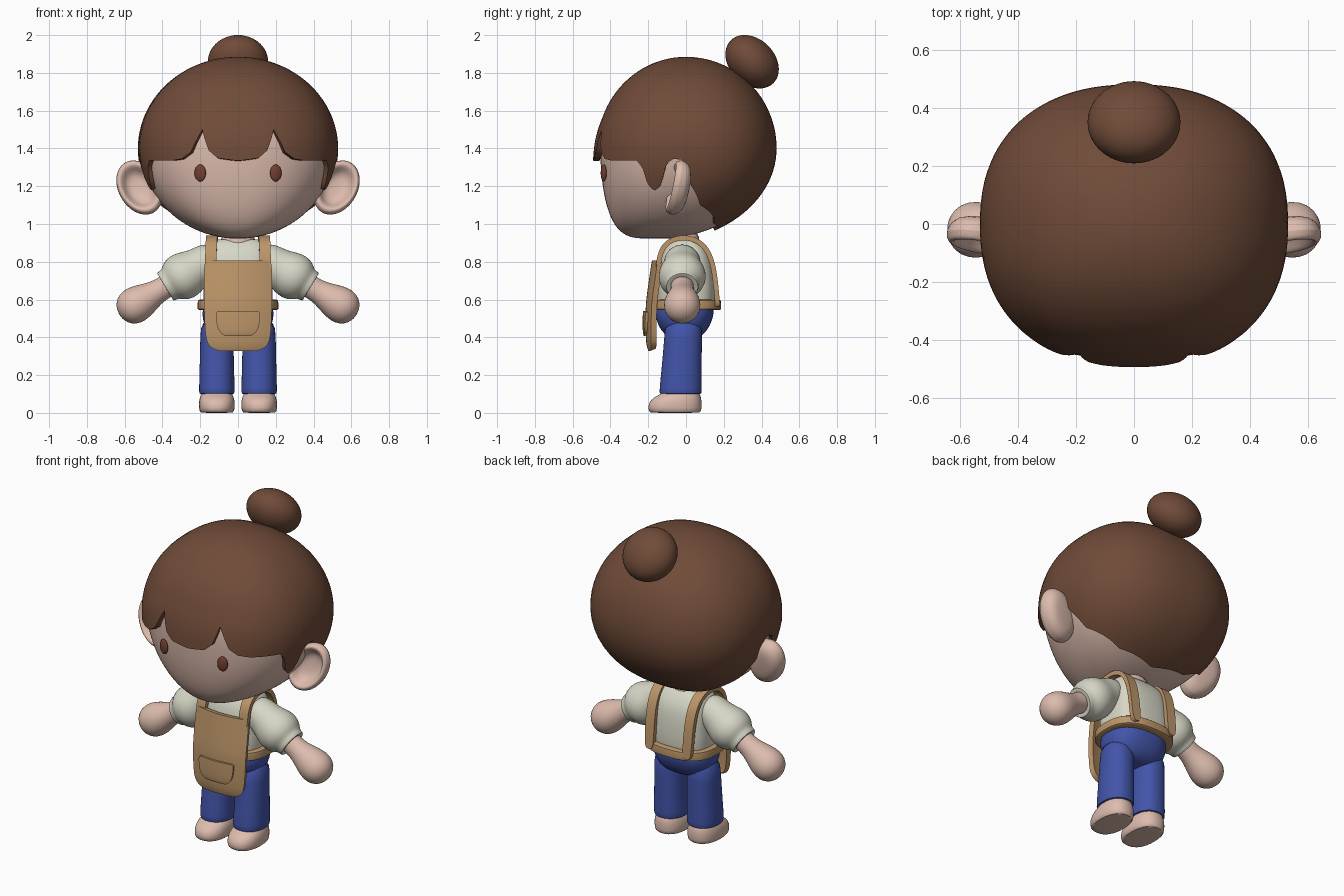
import bpy, bmesh, math
from math import sin, cos, radians, pi
from mathutils import Matrix, Vector

cube = bpy.data.objects.get("Cube")
if cube:
    bpy.data.objects.remove(cube, do_unlink=True)


def material(name, rgb):
    m = bpy.data.materials.new(name)
    m.use_nodes = True
    m.diffuse_color = (*rgb, 1)
    m.node_tree.nodes["Principled BSDF"].inputs["Base Color"].default_value = (*rgb, 1)
    return m


HAIR = material("hair brown", (0.16, 0.07, 0.04))
SKIN = material("skin", (0.72, 0.50, 0.42))
EYE = material("eye brown", (0.17, 0.05, 0.03))
SHIRT = material("cream cloth", (0.68, 0.68, 0.57))
APRON = material("tan cloth", (0.50, 0.30, 0.14))
PANTS = material("blue cloth", (0.055, 0.09, 0.40))


def build(name, rows, mat, closed=True, caps=True, subsurf=0, solid=0, offset=0, matrix=None):
    """Skin a list of equal-length point rows into one smooth object."""
    bm = bmesh.new()
    rings = [[bm.verts.new(p) for p in row] for row in rows]
    n = len(rings[0])
    for a, b in zip(rings, rings[1:]):
        for i in range(n if closed else n - 1):
            j = (i + 1) % n
            bm.faces.new((a[i], a[j], b[j], b[i]))
    if caps:
        bm.faces.new(rings[0])
        bm.faces.new(rings[-1])
    bmesh.ops.recalc_face_normals(bm, faces=bm.faces)
    mesh = bpy.data.meshes.new(name)
    bm.to_mesh(mesh)
    bm.free()
    obj = bpy.data.objects.new(name, mesh)
    bpy.context.collection.objects.link(obj)
    mesh.materials.append(mat)
    if matrix:
        obj.matrix_world = matrix
    if subsurf:
        sub = obj.modifiers.new("Smooth", "SUBSURF")
        sub.levels = sub.render_levels = subsurf
    if solid:
        shell = obj.modifiers.new("Thickness", "SOLIDIFY")
        shell.thickness = solid
        shell.offset = offset
    return obj


def power(v, e):
    return math.copysign(abs(v) ** e, v)


def loft(name, rows, mat, cx=0, n=2.0, **kw):
    """Rows are (height, half width, front y, back y)."""
    def ring(z, rx, y0, y1):
        angles = [2 * pi * i / 32 for i in range(32)]
        return [(cx + rx * power(cos(a), 2 / n),
                 (y0 + y1) / 2 + (y1 - y0) / 2 * power(sin(a), 2 / n), z) for a in angles]
    return build(name, [ring(*r) for r in rows], mat, subsurf=1, **kw)


def lathe(name, rows, mat, matrix):
    return loft(name, [(t, r, -r, r) for t, r in rows], mat, matrix=matrix)


def ball(name, loc, scale, rot, mat):
    bpy.ops.mesh.primitive_uv_sphere_add(segments=40, ring_count=24, location=loc, rotation=rot)
    obj = bpy.context.object
    obj.name = name
    obj.scale = scale
    obj.data.materials.append(mat)


def skull(a, s, k):
    """Point on the head form: a = turn from the front, s = sine of latitude."""
    c = math.sqrt(max(0, 1 - s * s))
    if s < 0:
        mid, front, back = -0.15 * (1 - c), -0.15 - 0.32 * c ** 0.46, -0.15 + 0.63 * c
    else:
        mid, front, back = 0, -0.47 * c, 0.48 * c
    d = power(cos(a), 0.87)
    y = mid + abs(d) * ((front if d > 0 else back) - mid)
    return Vector((0.53 * c * power(sin(a), 0.87) * k, y * k, 1.4 + k * s * (0.485 if s > 0 else 0.495)))


# Head
build("head", [[skull(2 * pi * i / 96, sin(radians(lat)), 0.965) for i in range(96)]
               for lat in [-89.8, -89, -88] + list(range(-86, 90, 4))], SKIN)

# Hair cap with a scalloped fringe, side locks and a low nape
EDGE = [(0, 1.335), (9, 1.35), (13.5, 1.39), (16.5, 1.46), (18, 1.5), (19.5, 1.47), (24, 1.38),
        (30, 1.345), (38, 1.335), (60, 1.335), (64, 1.3), (68, 1.21), (73, 1.175), (77, 1.2),
        (80, 1.32), (84, 1.345), (89, 1.34), (92, 1.22), (103, 1.1), (135, 1.0), (180, 0.965)]


def edge_height(deg):
    deg = min(deg, 360 - deg)
    for (a, p), (b, q) in zip(EDGE, EDGE[1:]):
        if deg <= b:
            return p + (q - p) * (deg - a) / (b - a)


def hair_point(deg, t):
    h = edge_height(deg) - 1.4
    low = math.asin(h / (0.485 if h > 0 else 0.495))
    a = radians(deg)
    p = skull(a, sin(radians(89.5) * (1 - t) + low * t), 1)
    flare = 0.05 * min(1, max(0, (1.56 - p.z) / 0.22)) * max(0, cos(a)) ** 2
    return (p.x * (1 + flare), p.y * (1 + flare), p.z)


hair = build("hair", [[hair_point(i * 1.5, t / 30) for i in range(240)] for t in range(31)],
             HAIR, caps=False, solid=0.035, offset=-1)
bm = bmesh.new()
bm.from_mesh(hair.data)
bmesh.ops.holes_fill(bm, edges=[e for e in bm.edges if e.is_boundary and e.verts[0].co.z > 1.8])
bmesh.ops.recalc_face_normals(bm, faces=bm.faces)
bm.to_mesh(hair.data)
bm.free()
ball("hair_bun", (0, 0.35, 1.859), (0.16, 0.16, 0.12), (radians(-45), 0, 0), HAIR)

# Neck and torso
loft("neck", [(0.82, 0.1, -0.1, 0.08), (0.9, 0.09, -0.09, 0.07), (0.97, 0.09, -0.09, 0.07)], SKIN)
loft("shirt", [(0.52, 0.18, -0.15, 0.15), (0.6, 0.186, -0.16, 0.158), (0.75, 0.178, -0.15, 0.15),
               (0.84, 0.172, -0.135, 0.132), (0.885, 0.16, -0.105, 0.1), (0.915, 0.135, -0.08, 0.07),
               (0.92, 0.09, -0.06, 0.05)], SHIRT, n=3)

# Trousers seat
loft("trouser_seat", [(0.39, 0.09, -0.07, 0.05), (0.41, 0.14, -0.11, 0.09), (0.46, 0.182, -0.15, 0.13),
                      (0.53, 0.192, -0.165, 0.15), (0.58, 0.187, -0.16, 0.15)], PANTS, n=2.4)

# Paired parts
for side, label in ((1, "left"), (-1, "right")):
    leg_x = side * 0.112
    loft(label + "_trouser_leg", [(0.1, 0.08, -0.12, 0.07), (0.1, 0.093, -0.14, 0.082),
                                  (0.115, 0.095, -0.142, 0.084), (0.25, 0.091, -0.128, 0.083),
                                  (0.4, 0.088, -0.115, 0.085), (0.5, 0.085, -0.11, 0.085)],
         PANTS, cx=leg_x, n=2.2)
    loft(label + "_foot", [(0, 0.08, -0.185, 0.07), (0.004, 0.093, -0.198, 0.082),
                           (0.05, 0.097, -0.203, 0.084), (0.085, 0.09, -0.17, 0.08),
                           (0.105, 0.078, -0.12, 0.07), (0.14, 0.065, -0.1, 0.05)],
         SKIN, cx=leg_x, n=2.3)

    arm = Matrix.Translation((side * 0.13, -0.02, 0.82)) @ Matrix.Rotation(radians(side * 121), 4, 'Y')
    lathe(label + "_sleeve", [(-0.02, 0.06), (0, 0.09), (0.06, 0.1), (0.1, 0.103), (0.15, 0.122),
                              (0.2, 0.128), (0.245, 0.112), (0.265, 0.088), (0.295, 0.088),
                              (0.3, 0.08), (0.29, 0.055)], SHIRT, arm)
    lathe(label + "_arm", [(0.22, 0.062), (0.3, 0.06), (0.36, 0.064), (0.42, 0.086), (0.48, 0.1),
                           (0.53, 0.091), (0.565, 0.062), (0.582, 0.02)], SKIN, arm)

    ear = (Matrix.Translation((side * 0.52, -0.035, 1.19)) @ Matrix.Rotation(radians(side * 30), 4, 'Y')
           @ Matrix.Rotation(radians(78), 4, 'X') @ Matrix.Diagonal((0.112, 0.157, 1, 1)))
    lathe(label + "_ear", [(-0.05, 0.35), (-0.042, 0.78), (0, 1.02), (0.035, 0.99), (0.052, 0.85),
                           (0.035, 0.7), (0, 0.58), (-0.012, 0.25)], SKIN, ear)
    ball(label + "_eye", (side * 0.2, -0.436, 1.27), (0.031, 0.014, 0.045), (0, 0, radians(side * 15)), EYE)

    # Shoulder strap from the bib over to the back of the belt
    path = [(-0.147, 0.76), (-0.143, 0.82), (-0.122, 0.88), (-0.08, 0.915), (-0.02, 0.93), (0.04, 0.922),
            (0.1, 0.885), (0.138, 0.81), (0.157, 0.7), (0.168, 0.56)]
    build(label + "_strap", [[(side * (0.146 - 0.002 * i) + w, y, z) for w in (-0.03, 0, 0.03)]
                             for i, (y, z) in enumerate(path)],
          APRON, closed=False, caps=False, subsurf=2, solid=0.026)


# Apron panel, pocket and belt
def panel(name, rows, thick):
    def row(z, half, y):
        return [(half * u / 6, y + (half * u / 6) ** 2, z) for u in range(-6, 7)]
    build(name, [row(*r) for r in rows], APRON, closed=False, caps=False, subsurf=1, solid=thick)


panel("apron_front", [(0.333, 0.1, -0.185), (0.345, 0.137, -0.19), (0.37, 0.16, -0.196), (0.42, 0.17, -0.2),
                      (0.55, 0.175, -0.2), (0.6, 0.175, -0.196), (0.7, 0.176, -0.182),
                      (0.805, 0.176, -0.166)], 0.03)
panel("apron_pocket", [(0.41, 0.065, -0.214), (0.42, 0.09, -0.218), (0.45, 0.108, -0.22),
                       (0.5, 0.115, -0.22), (0.538, 0.117, -0.218)], 0.02)
loft("apron_belt", [(0.545, 0.19, -0.165, 0.165), (0.545, 0.214, -0.185, 0.186), (0.552, 0.216, -0.187, 0.188),
                    (0.592, 0.214, -0.187, 0.186), (0.6, 0.212, -0.185, 0.184), (0.6, 0.185, -0.16, 0.16)],
     APRON, n=2.6)

# Freeze modifiers and smooth the shading
bpy.ops.object.select_all(action='DESELECT')
meshes = [o for o in bpy.context.scene.objects if o.type == 'MESH']
for o in meshes:
    o.select_set(True)
bpy.context.view_layer.objects.active = meshes[0]
bpy.ops.object.convert(target='MESH')
bpy.ops.object.shade_smooth_by_angle(angle=radians(40))
